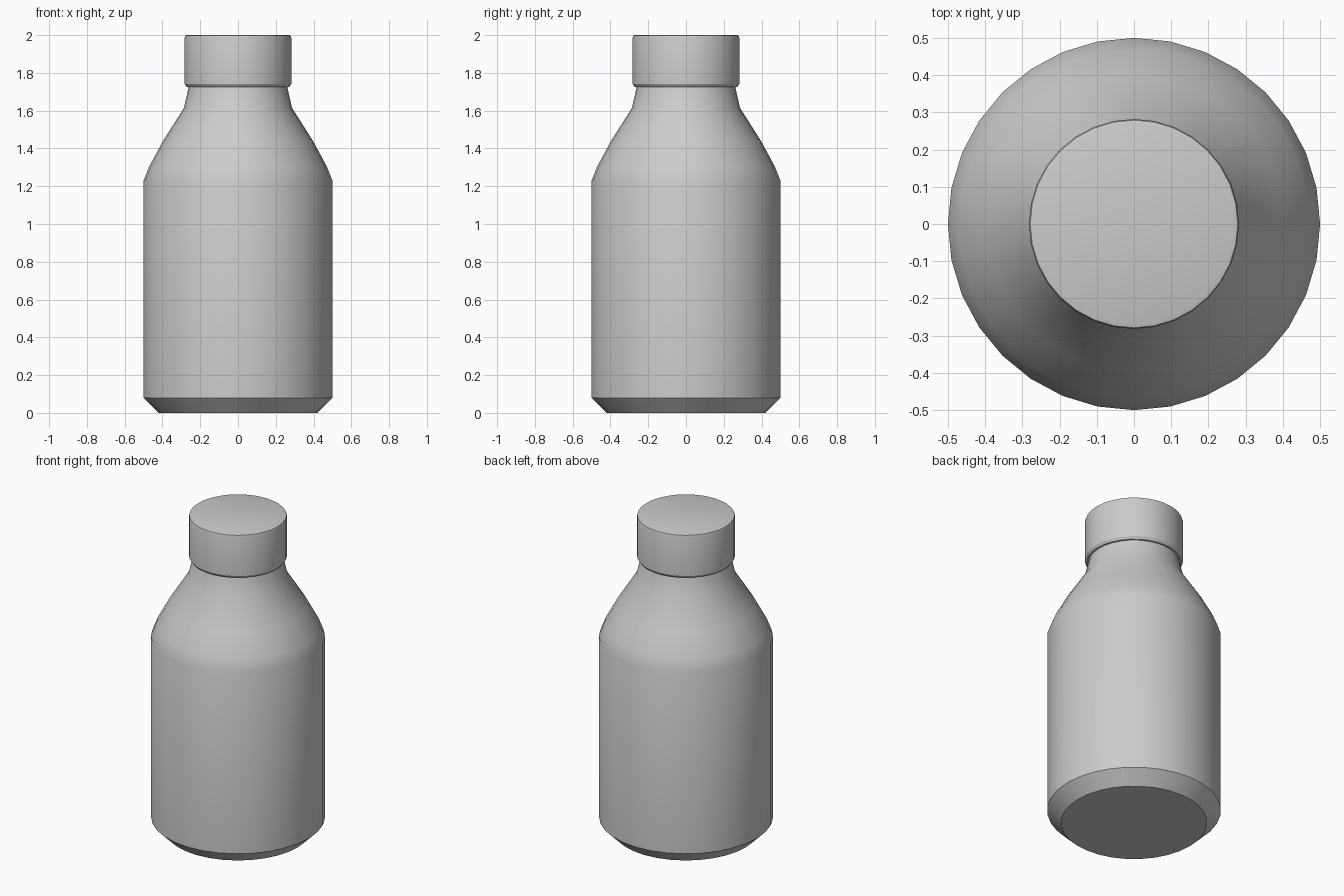
import bpy, bmesh, math

SIDES = 32

cube = bpy.data.objects.get("Cube")
if cube:
    bpy.data.objects.remove(cube, do_unlink=True)

grey = bpy.data.materials.new("plain grey")
grey.use_nodes = True
colour = (0.6, 0.6, 0.6, 1)
grey.diffuse_color = colour
grey.node_tree.nodes["Principled BSDF"].inputs["Base Color"].default_value = colour


def lathe(name, profile, angle):
    """Turn (radius, height) points into a closed round solid."""
    bm = bmesh.new()
    rings = []
    for r, z in profile:
        turns = [2 * math.pi * i / SIDES for i in range(SIDES)]
        rings.append([bm.verts.new((r * math.cos(a), r * math.sin(a), z)) for a in turns])
    for low, high in zip(rings, rings[1:]):
        for i in range(SIDES):
            j = (i + 1) % SIDES
            bm.faces.new((low[i], low[j], high[j], high[i]))
    bm.faces.new(rings[0][::-1])
    bm.faces.new(rings[-1])
    mesh = bpy.data.meshes.new(name)
    bm.to_mesh(mesh)
    bm.free()
    mesh.materials.append(grey)
    obj = bpy.data.objects.new(name, mesh)
    bpy.context.collection.objects.link(obj)
    bpy.ops.object.select_all(action="DESELECT")
    obj.select_set(True)
    bpy.context.view_layer.objects.active = obj
    bpy.ops.object.shade_smooth_by_angle(angle=math.radians(angle))
    return obj


# Bottle: chamfered foot, straight wall, rounded shoulder, tapering neck
lathe("bottle_body", [(0.42, 0), (0.5, 0.08), (0.5, 1.23), (0.47, 1.305),
                      (0.4, 1.435), (0.286, 1.615), (0.26, 1.73)], 30)

# Screw cap with softened rims
lathe("bottle_cap", [(0.272, 1.725), (0.282, 1.74), (0.282, 1.988),
                     (0.279, 1.997), (0.27, 2.0)], 30)
